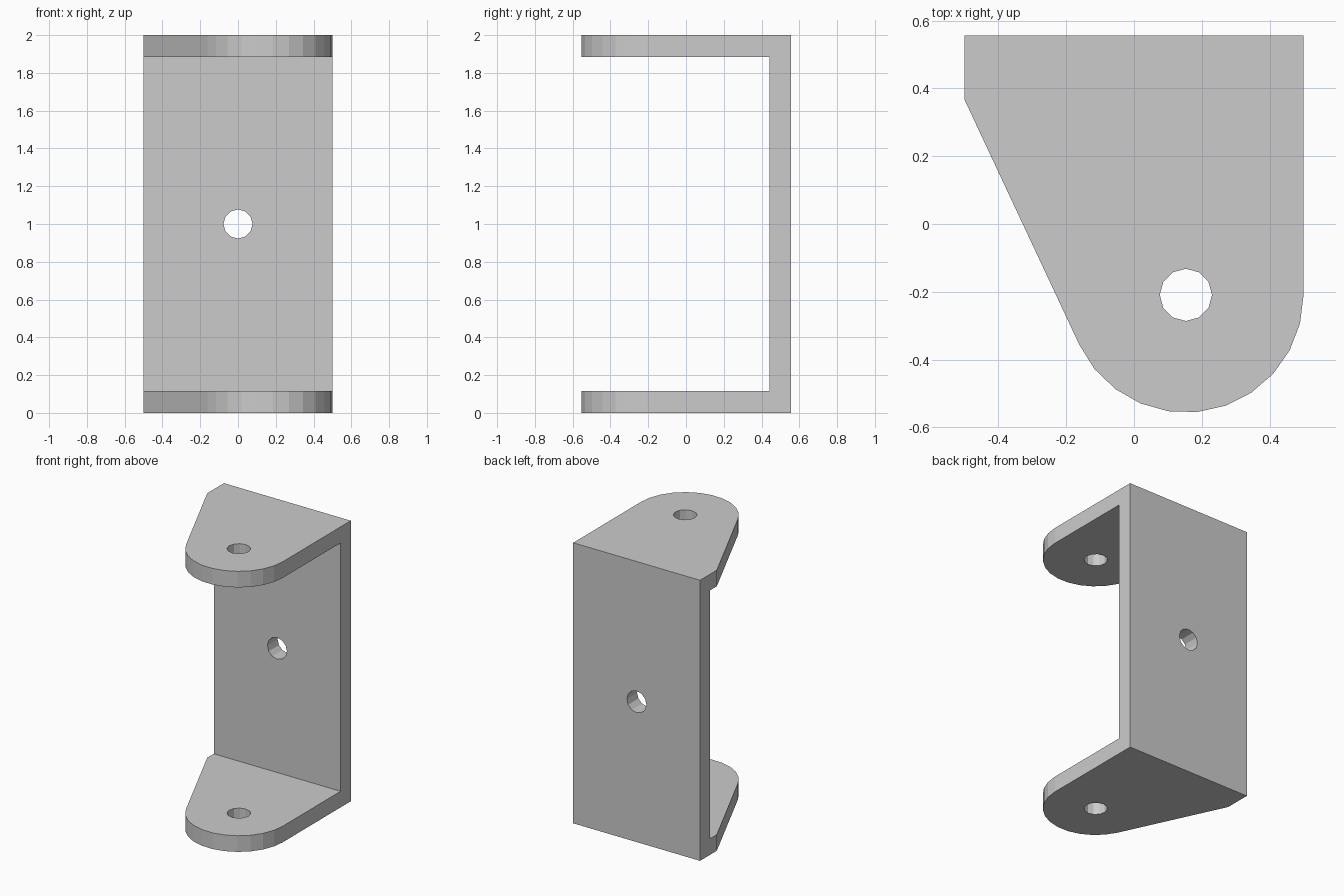
import bpy, bmesh
from math import cos, sin, radians, pi
from mathutils import Matrix

if "Cube" in bpy.data.objects:
    bpy.data.objects.remove(bpy.data.objects["Cube"])

HALF_Y, THICK, HEIGHT = 0.556, 0.115, 2.0
PX, PY, R, HOLE_R = 0.153, -0.209, 0.347, 0.077


def add_object(name, bm):
    bmesh.ops.recalc_face_normals(bm, faces=bm.faces)
    mesh = bpy.data.meshes.new(name)
    bm.to_mesh(mesh)
    bm.free()
    ob = bpy.data.objects.new(name, mesh)
    bpy.context.collection.objects.link(ob)
    return ob


def cut(target, name, bm):
    cutter = add_object(name, bm)
    cutter.hide_render = True
    mod = target.modifiers.new(name, 'BOOLEAN')
    mod.operation, mod.solver, mod.object = 'DIFFERENCE', 'EXACT', cutter
    bpy.context.view_layer.objects.active = target
    bpy.ops.object.modifier_apply(modifier=name)
    bpy.data.objects.remove(cutter)


def hole(depth, matrix):
    bm = bmesh.new()
    bmesh.ops.create_cone(bm, cap_ends=True, segments=12, radius1=HOLE_R,
                          radius2=HOLE_R, depth=depth, matrix=matrix)
    return bm


# Flange outline with rounded nose, extruded to full height
outline = [(-0.5, 0.367), (-0.5, HALF_Y), (0.5, HALF_Y)]
for i in range(12):
    a = radians(-154.9 * i / 11)
    outline.append((PX + R * cos(a), PY + R * sin(a)))
bm = bmesh.new()
face = bm.faces.new([bm.verts.new((x, y, 0)) for x, y in outline])
ext = bmesh.ops.extrude_face_region(bm, geom=[face])
bmesh.ops.translate(bm, vec=(0, 0, HEIGHT),
                    verts=[v for v in ext['geom'] if isinstance(v, bmesh.types.BMVert)])
bracket = add_object("bracket", bm)

# Open middle between the two flanges
bm = bmesh.new()
y0, y1 = -1.0, HALF_Y - THICK
bmesh.ops.create_cube(bm, size=1, matrix=Matrix.Translation((0, (y0 + y1) / 2, HEIGHT / 2))
                      @ Matrix.Diagonal((2, y1 - y0, HEIGHT - 2 * THICK, 1)))
cut(bracket, "middle_cutter", bm)

# Pivot holes through both flanges, then screw hole in the back plate
cut(bracket, "pivot_cutter", hole(3, Matrix.Translation((PX, PY, 1))))
cut(bracket, "screw_cutter",
    hole(0.5, Matrix.Translation((0, HALF_Y, 1)) @ Matrix.Rotation(pi / 2, 4, 'X')))
